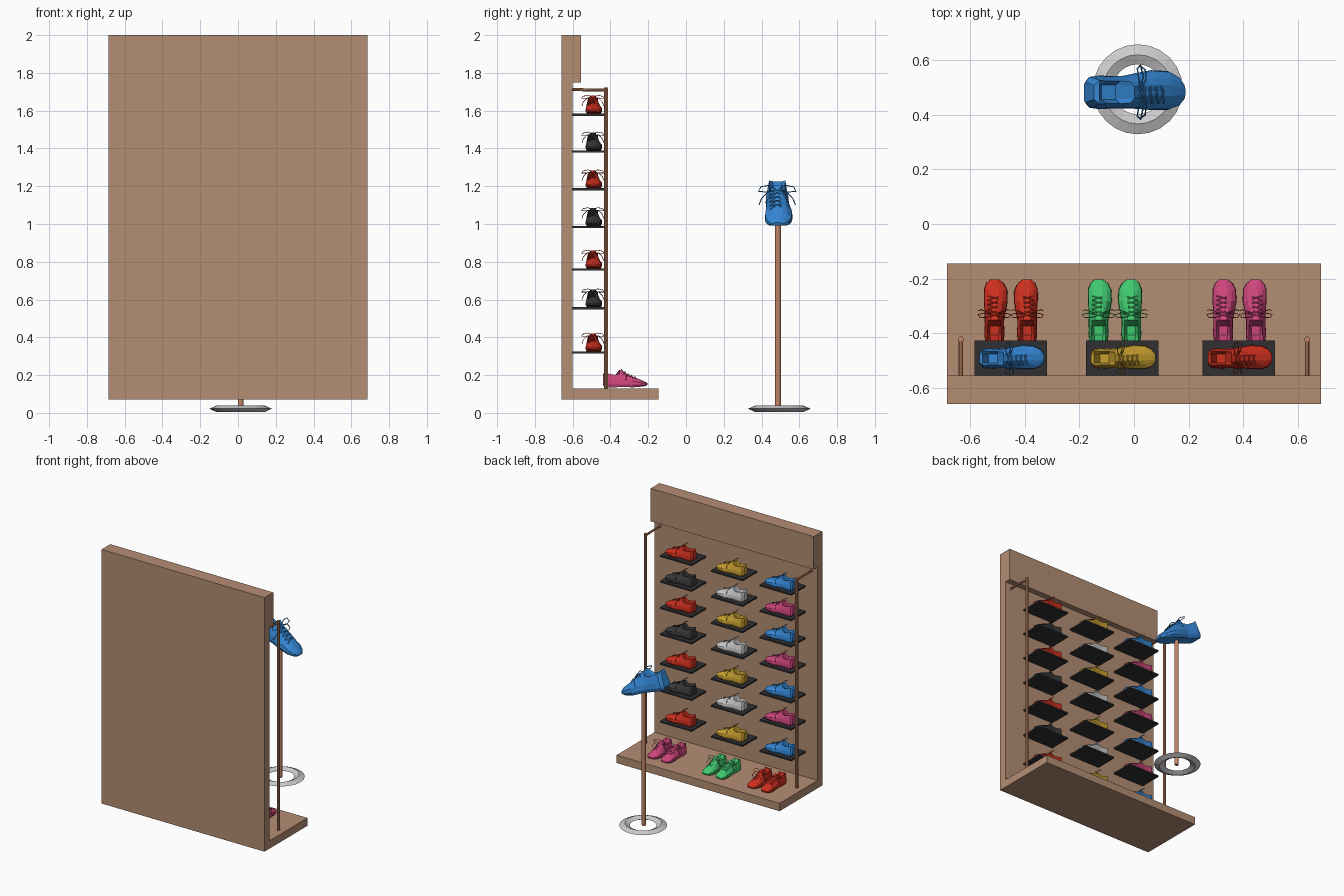
import bpy, bmesh, math
from mathutils import Vector

if "Cube" in bpy.data.objects:
    bpy.data.objects.remove(bpy.data.objects["Cube"])


def mat(name, rgb):
    m = bpy.data.materials.new(name)
    m.diffuse_color = (*[c ** 2.2 for c in rgb], 1)
    m.use_nodes = True
    m.node_tree.nodes["Principled BSDF"].inputs["Base Color"].default_value = m.diffuse_color
    return m


M = {n: mat(n, c) for n, c in {
    "wood": (.70, .55, .45), "copper": (.76, .52, .40), "shelf_dark": (.20, .20, .21),
    "red": (.80, .20, .14), "black": (.24, .24, .24), "yellow": (.78, .62, .20),
    "silver": (.75, .75, .75), "blue": (.22, .53, .84), "pink": (.80, .28, .48),
    "green": (.26, .78, .43)}.items()}


def add(name, data, loc=(0, 0, 0), rot=(0, 0, 0), scale=(1, 1, 1)):
    o = bpy.data.objects.new(name, data)
    o.location, o.rotation_euler, o.scale = loc, rot, scale
    bpy.context.collection.objects.link(o)
    return o


def to_mesh(bm, name, material=None):
    bmesh.ops.recalc_face_normals(bm, faces=bm.faces)
    me = bpy.data.meshes.new(name)
    bm.to_mesh(me)
    bm.free()
    if material:
        me.materials.append(M[material])
    return me


def rod(name, a, b, r1, r2, sides=10):
    a, b = Vector(a), Vector(b)
    bm = bmesh.new()
    bmesh.ops.create_cone(bm, cap_ends=True, segments=sides, radius1=r1, radius2=r2,
                          depth=(b - a).length)
    o = add(name, to_mesh(bm, name, "copper"), (a + b) / 2)
    o.rotation_euler = (b - a).to_track_quat('Z', 'Y').to_euler()


# Wall panel with header and floor ledge: one extruded side profile
profile = [(-.66, .07), (-.145, .07), (-.145, .13), (-.60, .13),
           (-.60, 1.75), (-.555, 1.75), (-.555, 2), (-.66, 2)]
bm = bmesh.new()
face = bm.faces.new([bm.verts.new((-.685, y, z)) for y, z in profile])
ext = bmesh.ops.extrude_face_region(bm, geom=[face])
bmesh.ops.translate(bm, vec=(1.37, 0, 0),
                    verts=[v for v in ext["geom"] if isinstance(v, bmesh.types.BMVert)])
add("display_wall", to_mesh(bm, "display_wall", "wood"))

# Side rails: upright and wall arm
for s, side in ((-1, "left"), (1, "right")):
    x = s * .635
    rod(f"{side}_rail", (x, -.423, .13), (x, -.423, 1.722), .011, .011)
    rod(f"{side}_rail_arm", (x, -.60, 1.712), (x, -.423, 1.708), .008, .008, 8)

# Shoe body: lofted sections, each
# (x, half width, sole z, side z, collar half width, collar z, inner half width, inner z)
SECTIONS = [
    (-.117, .022, .010, .035, .015, .070, .008, .072),
    (-.106, .034, .001, .035, .026, .080, .014, .076),
    (-.085, .037, .000, .036, .025, .072, .016, .035),
    (-.052, .036, .000, .037, .025, .066, .016, .035),
    (-.030, .036, .002, .038, .023, .073, .013, .094),
    (.000, .039, .002, .037, .023, .066, .012, .075),
    (.040, .044, .000, .032, .025, .050, .012, .057),
    (.080, .043, .003, .025, .027, .035, .012, .041),
    (.105, .032, .007, .021, .018, .027, .008, .030),
    (.118, .016, .012, .018, .010, .021, .005, .023)]
bm = bmesh.new()
rings = []
for x, w, z0, zm, cw, cz, iw, iz in SECTIONS:
    off = .005 * math.sin(max(0, x + .03) * 20)
    half = [(w * .85, z0), (w, z0 + (zm - z0) * .4), (w * .95, zm), (cw, cz), (iw, iz)]
    pts = half + [(-y, z) for y, z in reversed(half)]
    rings.append([bm.verts.new((x, y + off, z)) for y, z in pts])
for a, b in zip(rings, rings[1:]):
    for i in range(10):
        j = (i + 1) % 10
        bm.faces.new((a[i], a[j], b[j], b[i]))
bm.faces.new(rings[0])
bm.faces.new(rings[-1])
shoe_mesh = to_mesh(bm, "shoe")

# Laces: crossed rows plus a bow with two loops and two tails
lace_curve = bpy.data.curves.new("laces", 'CURVE')
lace_curve.dimensions = '3D'
lace_curve.bevel_depth = .0018
lace_curve.bevel_resolution = 0
lace_paths = []
for i in range(4):
    x, z = -.008 + i * .017, .078 - i * .0068
    for s in (-1, 1):
        lace_paths.append([(x, s * .024, z - .008), (x + .008, 0, z + .002),
                           (x + .016, -s * .024, z - .014)])
for s in (-1, 1):
    lace_paths.append([(-.012, 0, .083), (-.020, s * .025, .097), (-.022, s * .052, .091),
                       (-.010, s * .060, .080), (-.004, s * .035, .080), (-.012, 0, .083)])
    lace_paths.append([(-.012, 0, .083), (.002, s * .030, .082), (.008, s * .050, .062),
                       (.004, s * .058, .040)])
for path in lace_paths:
    sp = lace_curve.splines.new('POLY')
    sp.points.add(len(path) - 1)
    for p, co in zip(sp.points, path):
        p.co = (*co, 1)

# One body and one lace datablock per colour
shoe_data = {}


def shoe(name, colour, loc, rot=(0, 0, 0), scale=(1, 1, 1)):
    if colour not in shoe_data:
        shoe_data[colour] = (shoe_mesh.copy(), lace_curve.copy())
        for d in shoe_data[colour]:
            d.materials.append(M[colour])
    body, laces = shoe_data[colour]
    add(name, body, loc, rot, scale)
    add(name + "_laces", laces, loc, rot, scale)


# Shelf grid with alternating colours, one shoe per shelf
bm = bmesh.new()
bmesh.ops.create_cube(bm, size=1)
bmesh.ops.scale(bm, vec=(.266, .172, .012), verts=bm.verts)
shelf_mesh = to_mesh(bm, "shelf", "shelf_dark")
columns = [(-.452, ("blue", "pink")), (-.043, ("yellow", "silver")), (.385, ("red", "black"))]
for r, z in enumerate((.326, .56, .765, .99, 1.19, 1.39, 1.585)):
    for c, (x, colours) in enumerate(columns):
        add(f"shelf_{r}_{c}", shelf_mesh, (x, -.514, z - .006))
        shoe(f"shelf_shoe_{r}_{c}", colours[r % 2], (x + .003, -.493, z))

# Mirrored pairs on the floor ledge
for x, colour in ((-.452, "red"), (-.07, "green"), (.387, "pink")):
    for s in (-1, 1):
        shoe(f"{colour}_pair_{'left' if s < 0 else 'right'}", colour,
             (x + s * .06, -.322, .135), (0, 0, math.pi / 2), (1, s, 1))

# Floor stand: squashed ring, pole and large tilted shoe
bm = bmesh.new()
N = 24
ring_profile = [(.165, .018), (.127, .035), (.092, .018), (.127, 0)]
loops = [[bm.verts.new((r * math.cos(a), r * math.sin(a), z)) for r, z in ring_profile]
         for a in (2 * math.pi * i / N for i in range(N))]
for i in range(N):
    a, b = loops[i], loops[(i + 1) % N]
    for j in range(4):
        k = (j + 1) % 4
        bm.faces.new((a[j], a[k], b[k], b[j]))
add("stand_ring", to_mesh(bm, "stand_ring"), (.014, .494, .004))
rod("stand_pole", (.014, .487, .02), (.014, .487, 1.04), .015, .015, 12)
shoe("large_stand_shoe", "blue", (-.008, .483, 1.043), (0, math.radians(21), 0), (1.66,) * 3)
